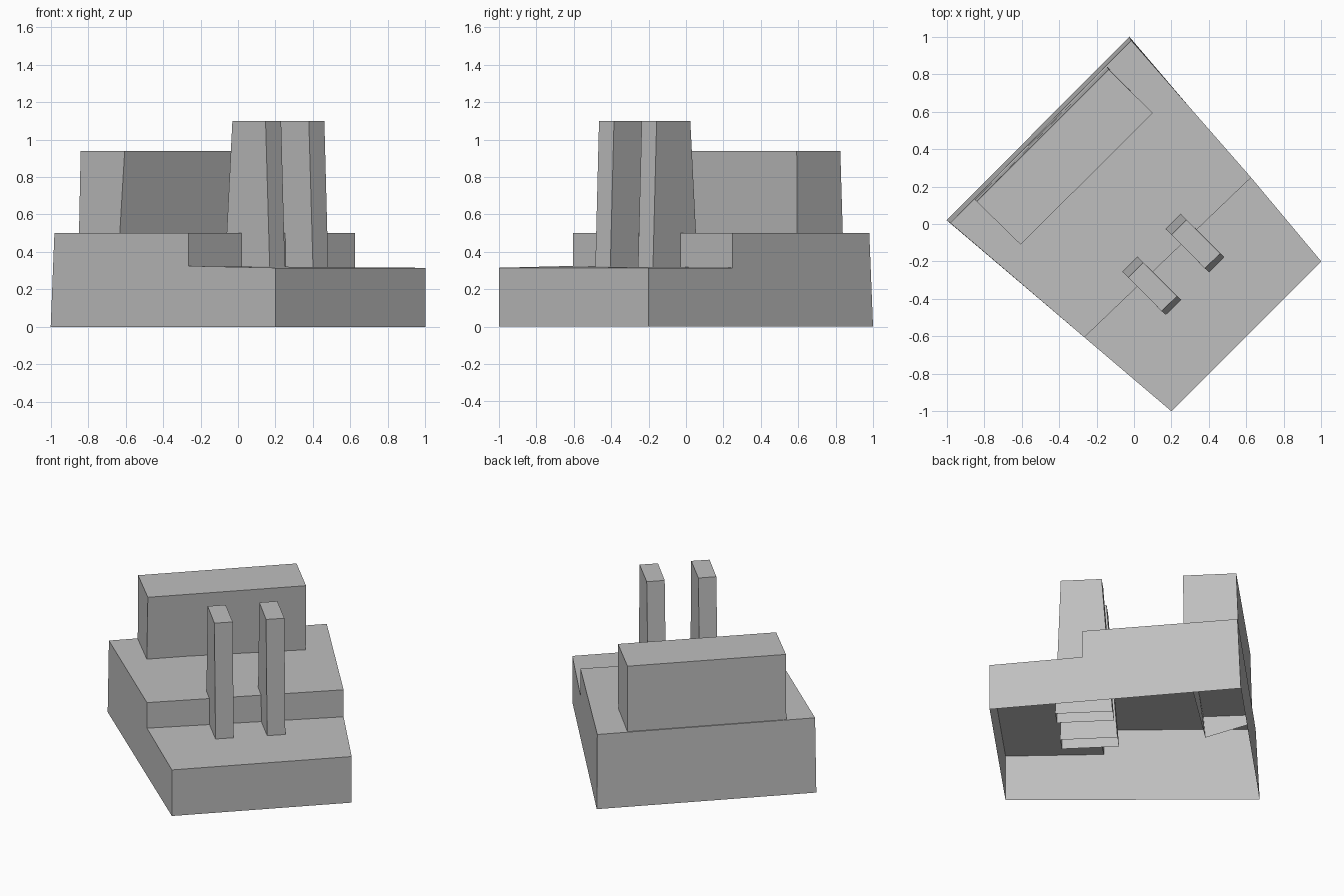
import bpy

if "Cube" in bpy.data.objects:
    bpy.data.objects.remove(bpy.data.objects["Cube"])

# One plain grey for everything
grey = bpy.data.materials.new("plain_grey")
grey.diffuse_color = (0.52, 0.52, 0.52, 1)
grey.use_nodes = True
grey.node_tree.nodes["Principled BSDF"].inputs["Base Color"].default_value = grey.diffuse_color


def add_mesh(name, verts, faces, location=(0, 0, 0)):
    mesh = bpy.data.meshes.new(name)
    mesh.from_pydata(verts, [], faces)
    mesh.materials.append(grey)
    mesh.update()
    obj = bpy.data.objects.new(name, mesh)
    obj.location = location
    bpy.context.collection.objects.link(obj)
    return obj


def open_block(name, bottom, top, location=(0, 0, 0)):
    """Four walls and a top cap, open underneath; rings run counter-clockwise."""
    walls = [(i, (i + 1) % 4, (i + 1) % 4 + 4, i + 4) for i in range(4)]
    return add_mesh(name, bottom + top, walls + [(4, 5, 6, 7)], location)


# Stepped hollow base: left and right side profiles joined by strips
left = [(-1, 0.02, 0), (-0.98, 0.005, 0.5), (-0.265, -0.605, 0.5),
        (-0.265, -0.605, 0.325), (0.2, -1, 0.315), (0.2, -1, 0)]
right = [(-0.025, 1, 0), (-0.015, 0.98, 0.5), (0.625, 0.248, 0.5),
         (0.625, 0.248, 0.315), (1, -0.2, 0.315), (1, -0.2, 0)]
n = len(left)
strips = [(i, i + 1, n + i + 1, n + i) for i in range(n - 1)]
add_mesh("stepped_base", left + right,
         strips + [tuple(reversed(range(n))), tuple(range(n, 2 * n))])

# Large leaning block on the upper level
open_block("rear_block",
           [(-0.64, -0.075, 0.35), (0.095, 0.595, 0.35),
            (-0.145, 0.84, 0.44), (-0.85, 0.13, 0.44)],
           [(-0.605, -0.11, 0.94), (0.1, 0.592, 0.94),
            (-0.135, 0.825, 0.94), (-0.84, 0.12, 0.94)])

# Two identical tapered pillars passing through the step
foot = [(0.174, -0.489, 0.15), (0.255, -0.409, 0.15),
        (0.002, -0.157, 0.15), (-0.078, -0.237, 0.15)]
head = [(0.147, -0.465, 1.1), (0.23, -0.385, 1.1),
        (0.05, -0.205, 1.1), (-0.03, -0.285, 1.1)]
for i, side in enumerate(("left", "right")):
    open_block(side + "_pillar", foot, head, (0.231 * i, 0.228 * i, 0))
